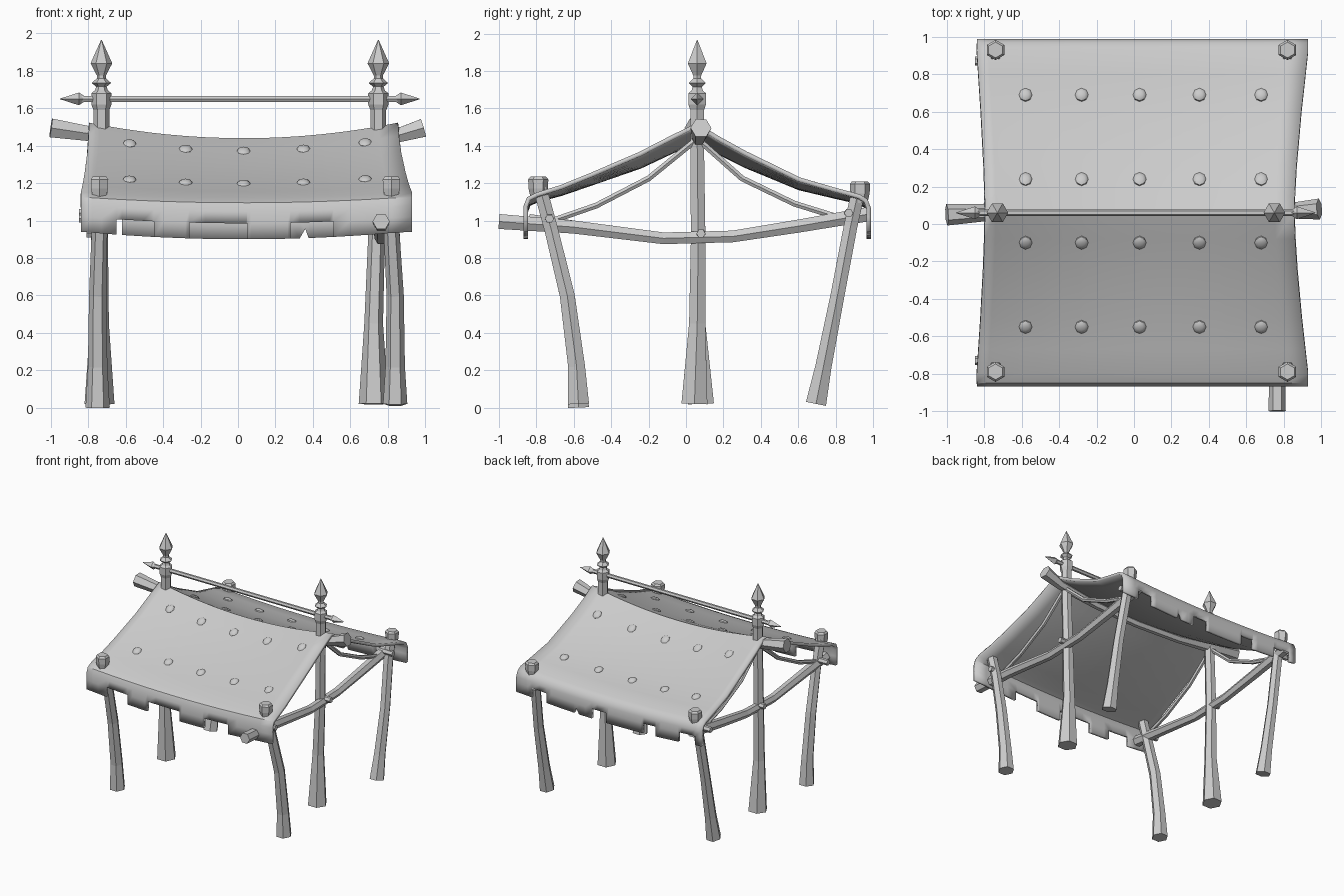
import bpy, bmesh, math
from mathutils import Vector

if "Cube" in bpy.data.objects:
    bpy.data.objects.remove(bpy.data.objects["Cube"])

mat = bpy.data.materials.new("light_grey")
mat.use_nodes = True
grey = (0.6, 0.6, 0.6, 1)
mat.diffuse_color = grey
mat.node_tree.nodes["Principled BSDF"].inputs["Base Color"].default_value = grey

RIDGE = 0.06


def finish(name, bm):
    mesh = bpy.data.meshes.new(name)
    bm.to_mesh(mesh)
    bm.free()
    mesh.materials.append(mat)
    obj = bpy.data.objects.new(name, mesh)
    bpy.context.collection.objects.link(obj)
    return obj


def tube(name, points, radii, sides=6, turn=0.0):
    """Sweep a polygon along points, one radius per point."""
    bm = bmesh.new()
    pts = [Vector(p) for p in points]
    rings = []
    for i, p in enumerate(pts):
        d = (pts[min(i + 1, len(pts) - 1)] - pts[max(i - 1, 0)]).normalized()
        ref = Vector((1, 0, 0)) if abs(d.x) < 0.7 else Vector((0, 1, 0))
        u = (ref - d * ref.dot(d)).normalized()
        v = d.cross(u)
        angles = [turn + math.tau * k / sides for k in range(sides)]
        rings.append([bm.verts.new(p + (u * math.cos(a) + v * math.sin(a)) * radii[i])
                      for a in angles])
    for a, b in zip(rings, rings[1:]):
        for k in range(sides):
            n = (k + 1) % sides
            bm.faces.new((a[k], a[n], b[n], b[k]))
    bm.faces.new(rings[0][::-1])
    bm.faces.new(rings[-1])
    return finish(name, bm)


def smooth(obj):
    bpy.ops.object.select_all(action='DESELECT')
    obj.select_set(True)
    bpy.context.view_layer.objects.active = obj
    bpy.ops.object.shade_smooth_by_angle(angle=math.radians(40))


# Canopy: profile of (y, end height, middle sag) from front hem to back hem
profile = [(-0.868, 0.94, 0.04), (-0.868, 1.02, 0.035), (-0.868, 1.08, 0.03),
           (-0.85, 1.125, 0.03), (-0.8, 1.15, 0.03), (-0.67, 1.19, 0.035),
           (-0.51, 1.255, 0.045), (-0.25, 1.37, 0.07), (-0.08, 1.46, 0.08),
           (RIDGE, 1.53, 0.09), (0.17, 1.46, 0.08), (0.32, 1.375, 0.07),
           (0.61, 1.23, 0.045), (0.8, 1.175, 0.035), (0.93, 1.14, 0.03),
           (0.97, 1.115, 0.03), (0.988, 1.07, 0.03), (0.988, 1.02, 0.035),
           (0.988, 0.94, 0.04)]
front_tabs = [(-0.84, -0.65), (-0.45, -0.26), (0.05, 0.28), (0.51, 0.93)]
back_tabs = [(-0.84, -0.78), (-0.62, -0.4), (-0.28, 0.07), (0.21, 0.64), (0.78, 0.93)]
TEAR = 0.36


def sag_at(x):
    return max(0.0, 1 - ((x - 0.03) / 0.86) ** 2)


def canopy_height(x, y):
    for (y0, z0, s0), (y1, z1, s1) in zip(profile, profile[1:]):
        if y0 < y1 and y0 <= y <= y1:
            t = (y - y0) / (y1 - y0)
            return z0 + (z1 - z0) * t - (s0 + (s1 - s0) * t) * sag_at(x)


columns = {round(-0.84 + 1.77 * i / 16, 3) for i in range(17)}
columns |= {x for tab in front_tabs + back_tabs for x in tab}
columns |= {TEAR - 0.03, TEAR, TEAR + 0.03}
columns = sorted(columns)

bm = bmesh.new()
grid = []
last = len(profile) - 1
for j, (y, z, s) in enumerate(profile):
    # The sheet narrows towards the ridge
    w = min(1.0, abs(y - RIDGE) / 0.85) ** 1.5
    lo, hi = -0.795 - 0.045 * w, 0.855 + 0.075 * w
    row = []
    for x in columns:
        px = lo + (x + 0.84) / 1.77 * (hi - lo)
        lift = 0.05 if j == last and x == TEAR else 0
        row.append(bm.verts.new((px, y, z - s * sag_at(px) + lift)))
    grid.append(row)
for j in range(last):
    tabs = front_tabs if j == 0 else back_tabs if j == last - 1 else [(-1, 1)]
    for i in range(len(columns) - 1):
        mid = (columns[i] + columns[i + 1]) / 2
        if any(a < mid < b for a, b in tabs):
            bm.faces.new((grid[j][i], grid[j][i + 1], grid[j + 1][i + 1], grid[j + 1][i]))
bmesh.ops.delete(bm, geom=[v for v in bm.verts if not v.link_faces], context='VERTS')
canopy = finish("canopy", bm)
solid = canopy.modifiers.new("thickness", 'SOLIDIFY')
solid.thickness = 0.024
solid.offset = -1
smooth(canopy)

# Domed studs on the cloth
for y in (-0.55, -0.1, 0.24, 0.69):
    for x in (-0.58, -0.28, 0.03, 0.35, 0.68):
        bm = bmesh.new()
        bmesh.ops.create_uvsphere(bm, u_segments=8, v_segments=6, radius=0.036)
        slope = (canopy_height(x, y + 0.03) - canopy_height(x, y - 0.03)) / 0.06
        for v in bm.verts:
            v.co = (v.co.x + x, v.co.y + y,
                    v.co.z * 0.5 + slope * v.co.y + canopy_height(x, y))
        smooth(finish("cloth_stud", bm))

# Corner posts, bowed and flared at the foot, with a hexagonal head
for side, top_x, foot_x in (("right", -0.74, -0.75), ("left", 0.82, 0.84)):
    foot = 0.0 if side == "right" else 0.02
    tube(side + "_front_post",
         [(foot_x, -0.575, foot), (foot_x, -0.585, 0.22), (foot_x, -0.635, 0.6),
          (top_x, -0.72, 0.95), (top_x, -0.78, 1.17)],
         [0.065, 0.052, 0.046, 0.042, 0.042])
    tube(side + "_back_post",
         [(foot_x, 0.695, 0.02), (foot_x, 0.735, 0.22), (foot_x, 0.81, 0.6),
          (top_x, 0.88, 0.97), (top_x, 0.92, 1.15)],
         [0.063, 0.05, 0.043, 0.042, 0.042])
    for label, y, z in (("front", -0.79, 1.17), ("back", 0.93, 1.145)):
        tube(f"{side}_{label}_post_head",
             [(top_x, y, z - 0.05), (top_x, y, z), (top_x, y, z + 0.05), (top_x, y, z + 0.065)],
             [0.04, 0.052, 0.054, 0.042], turn=math.pi / 6)

# Centre posts with collars and pointed finials
for side, x, foot_x, foot_y in (("right", -0.73, -0.74, 0.08), ("left", 0.75, 0.725, 0.045)):
    tube(side + "_centre_post",
         [(foot_x, foot_y, 0.02), (foot_x, 0.06, 0.45), (x - 0.01, 0.065, 0.9),
          (x, RIDGE, 1.4), (x, RIDGE, 1.62)],
         [0.08, 0.05, 0.045, 0.042, 0.042])
    outline = [(0.042, 1.59), (0.054, 1.62), (0.054, 1.68), (0.035, 1.695), (0.028, 1.715),
               (0.052, 1.735), (0.024, 1.76), (0.024, 1.775), (0.058, 1.84), (0.002, 1.965)]
    tube(side + "_finial", [(x, RIDGE, z) for r, z in outline], [r for r, z in outline])

# Thin rod with spear ends, held by the collars
tube("top_rod", [(-0.87, RIDGE, 1.65), (0.89, RIDGE, 1.65)], [0.018, 0.018])
for name, x, d in (("right_spear_tip", -0.85, -1), ("left_spear_tip", 0.87, 1)):
    tube(name, [(x - 0.03 * d, RIDGE, 1.65), (x, RIDGE, 1.65), (x + 0.1 * d, RIDGE, 1.65)],
         [0.014, 0.034, 0.002], sides=4)

# Ridge beam, sagging under the cloth and thicker at the ends
tube("ridge_beam",
     [(-1.0, 0.05, 1.495), (-0.8, 0.06, 1.465), (-0.4, RIDGE, 1.41), (0.03, RIDGE, 1.39),
      (0.45, RIDGE, 1.405), (0.82, 0.07, 1.445), (0.99, 0.08, 1.495)],
     [0.058, 0.046, 0.034, 0.032, 0.032, 0.04, 0.056])

# Side beams, sagging stays and pegs
for side, x, d, front in (("right", -0.74, -1, -0.84), ("left", 0.765, 1, -1.0)):
    tube(side + "_side_beam",
         [(x, front, 0.995), (x, -0.6, 0.965), (x, -0.12, 0.905), (x, 0.25, 0.915),
          (x, 0.6, 0.97), (x, 0.98, 1.035)],
         [0.046, 0.04, 0.036, 0.036, 0.04, 0.044])
    for label, path in (("front", [(0.04, 1.42), (-0.2, 1.225), (-0.48, 1.08), (-0.74, 0.99)]),
                        ("back", [(0.08, 1.42), (0.3, 1.225), (0.58, 1.09), (0.87, 1.0)])):
        tube(f"{side}_{label}_stay", [(x, y, z) for y, z in path],
             [0.018] * len(path))
    for y, z in ((-0.73, 1.01), (0.08, 0.93), (0.87, 1.04)):
        reach = 0.07 if y == 0.08 else 0.11
        tube(side + "_peg", [(x - 0.02 * d, y, z), (x + reach * d, y, z)], [0.026, 0.024])
